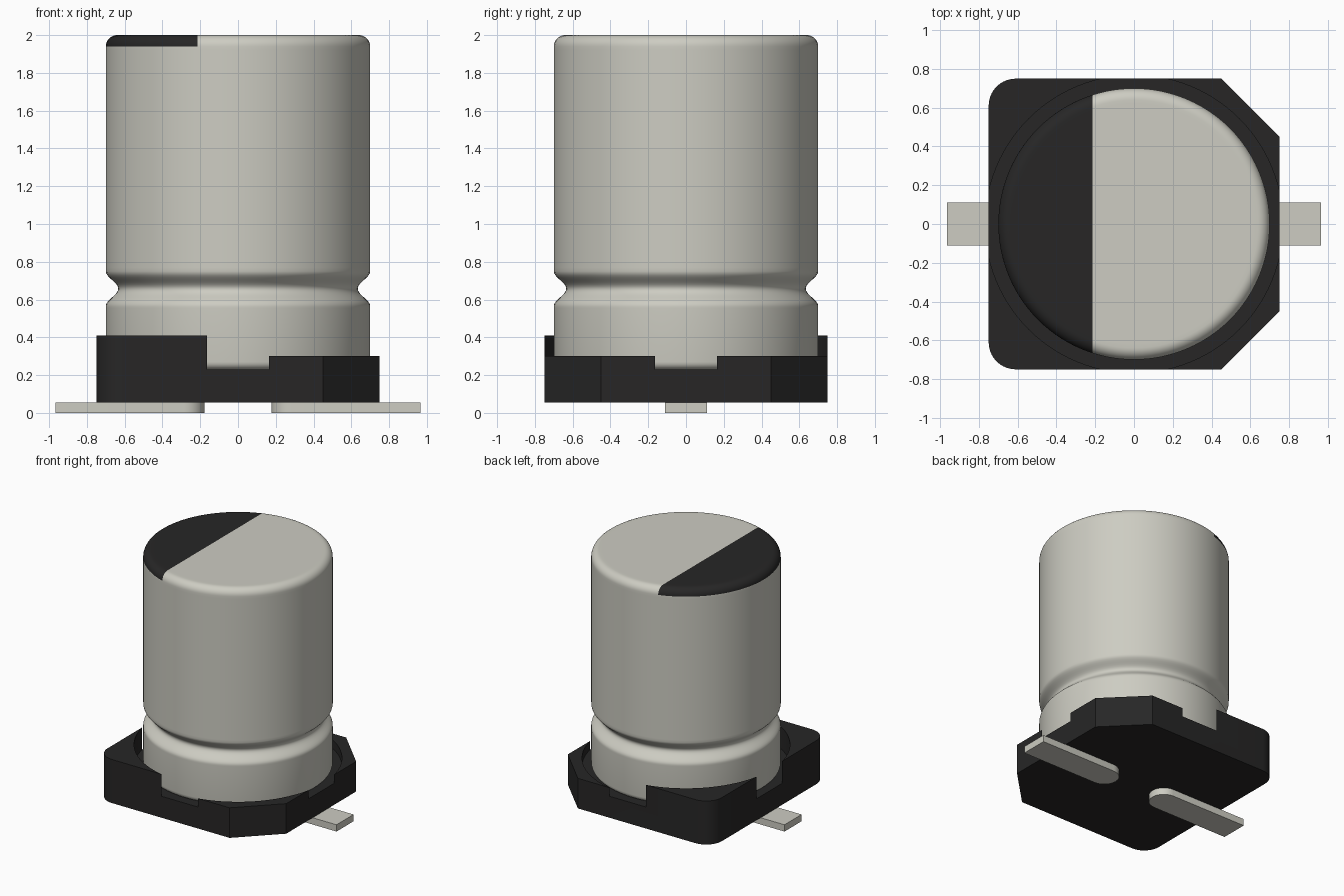
import bpy, bmesh
from math import pi, sin, cos
from mathutils import Vector

cube = bpy.data.objects.get("Cube")
if cube:
    bpy.data.objects.remove(cube, do_unlink=True)


def material(name, color):
    mat = bpy.data.materials.new(name)
    mat.use_nodes = True
    mat.diffuse_color = (*color, 1)
    mat.node_tree.nodes["Principled BSDF"].inputs["Base Color"].default_value = (*color, 1)
    return mat


METAL = material("warm grey metal", (0.61, 0.605, 0.54))
BLACK = material("black plastic", (0.02, 0.0195, 0.0195))


def finish(name, bm, *mats):
    bmesh.ops.recalc_face_normals(bm, faces=bm.faces[:])
    mesh = bpy.data.meshes.new(name)
    bm.to_mesh(mesh)
    bm.free()
    obj = bpy.data.objects.new(name, mesh)
    bpy.context.collection.objects.link(obj)
    for mat in mats:
        mesh.materials.append(mat)
    return obj


def activate(obj):
    bpy.ops.object.select_all(action='DESELECT')
    obj.select_set(True)
    bpy.context.view_layer.objects.active = obj


def smooth(obj):
    activate(obj)
    bpy.ops.object.shade_smooth_by_angle(angle=pi / 6)


def arc(cx, cy, r, start, end, steps):
    angles = [start + (end - start) * i / steps for i in range(steps + 1)]
    return [(cx + r * cos(a), cy + r * sin(a)) for a in angles]


def prism(name, outline, z0, z1, *mats):
    bm = bmesh.new()
    face = bm.faces.new([bm.verts.new((x, y, z0)) for x, y in outline])
    top = bmesh.ops.extrude_face_region(bm, geom=[face])["geom"]
    verts = [g for g in top if isinstance(g, bmesh.types.BMVert)]
    bmesh.ops.translate(bm, vec=(0, 0, z1 - z0), verts=verts)
    return finish(name, bm, *mats)


def carve(target, cutter):
    mod = target.modifiers.new("carve", 'BOOLEAN')
    mod.operation = 'DIFFERENCE'
    mod.solver = 'EXACT'
    mod.object = cutter
    activate(target)
    bpy.ops.object.modifier_apply(modifier=mod.name)
    bpy.data.objects.remove(cutter, do_unlink=True)


# Base: two rounded corners, two chamfered corners, stepped rim and round recess
H, R, CH = 0.75, 0.14, 0.45
outline = [(CH, -H), (H, -CH), (H, CH), (CH, H)]
outline += arc(-H + R, H - R, R, pi / 2, pi, 10)
outline += arc(-H + R, -H + R, R, pi, 1.5 * pi, 10)
base = prism("base", outline, 0.055, 0.41, BLACK)
carve(base, prism("step_cutter", [(0, -1), (1, -1), (1, 1), (0, 1)], 0.3, 0.6))
carve(base, prism("recess_cutter", arc(0, 0, 0.768, 0, 2 * pi, 96)[:-1], 0.23, 0.7))
smooth(base)

# Can: lathed profile with rounded ends and a crimped groove
RC, BOT, TOP, F, FB = 0.7, 0.23, 2.0, 0.06, 0.04
MARK_Z, MARK_X = TOP - F, -0.215
profile = [(0, BOT), (RC - FB - 0.02, BOT)]
profile += arc(RC - FB, BOT + FB, FB, -pi / 2, 0, 5)
profile += [(RC, 0.555)]
for i in range(17):
    t = i / 16
    profile.append((RC - 0.066 * sin(pi * t) ** 2, 0.565 + 0.185 * t))
profile += [(RC, 0.77), (RC, MARK_Z - 0.02)]
profile += arc(RC - F, TOP - F, F, 0, pi / 2, 8)
profile += [(RC - F - 0.02, TOP), (0, TOP)]

bm = bmesh.new()
ring = [bm.verts.new((r, 0, z)) for r, z in profile]
edges = [bm.edges.new(pair) for pair in zip(ring, ring[1:])]
bmesh.ops.spin(bm, geom=ring + edges, cent=(0, 0, 0), axis=(0, 0, 1),
               angle=2 * pi, steps=96, use_duplicate=False)
bmesh.ops.remove_doubles(bm, verts=bm.verts[:], dist=0.0005)

# Polarity mark: split the rounded top and colour one side
cap = [f for f in bm.faces if f.calc_center_median().z > MARK_Z]
geom = set(cap)
for f in cap:
    geom.update(f.edges)
    geom.update(f.verts)
bmesh.ops.bisect_plane(bm, geom=list(geom), dist=0.0001,
                       plane_co=Vector((MARK_X, 0, 0)), plane_no=Vector((1, 0, 0)))
for f in bm.faces:
    c = f.calc_center_median()
    f.material_index = int(c.z > MARK_Z and c.x < MARK_X)
smooth(finish("can", bm, METAL, BLACK))

# Leads: flat strips with rounded inner ends
for side, name in ((1, "left_lead"), (-1, "right_lead")):
    W = 0.11
    strip = [(0.965, -W), (0.965, W)] + arc(0.177 + W, 0, W, pi / 2, 1.5 * pi, 16)
    smooth(prism(name, [(side * x, y) for x, y in strip], 0, 0.055, METAL))
